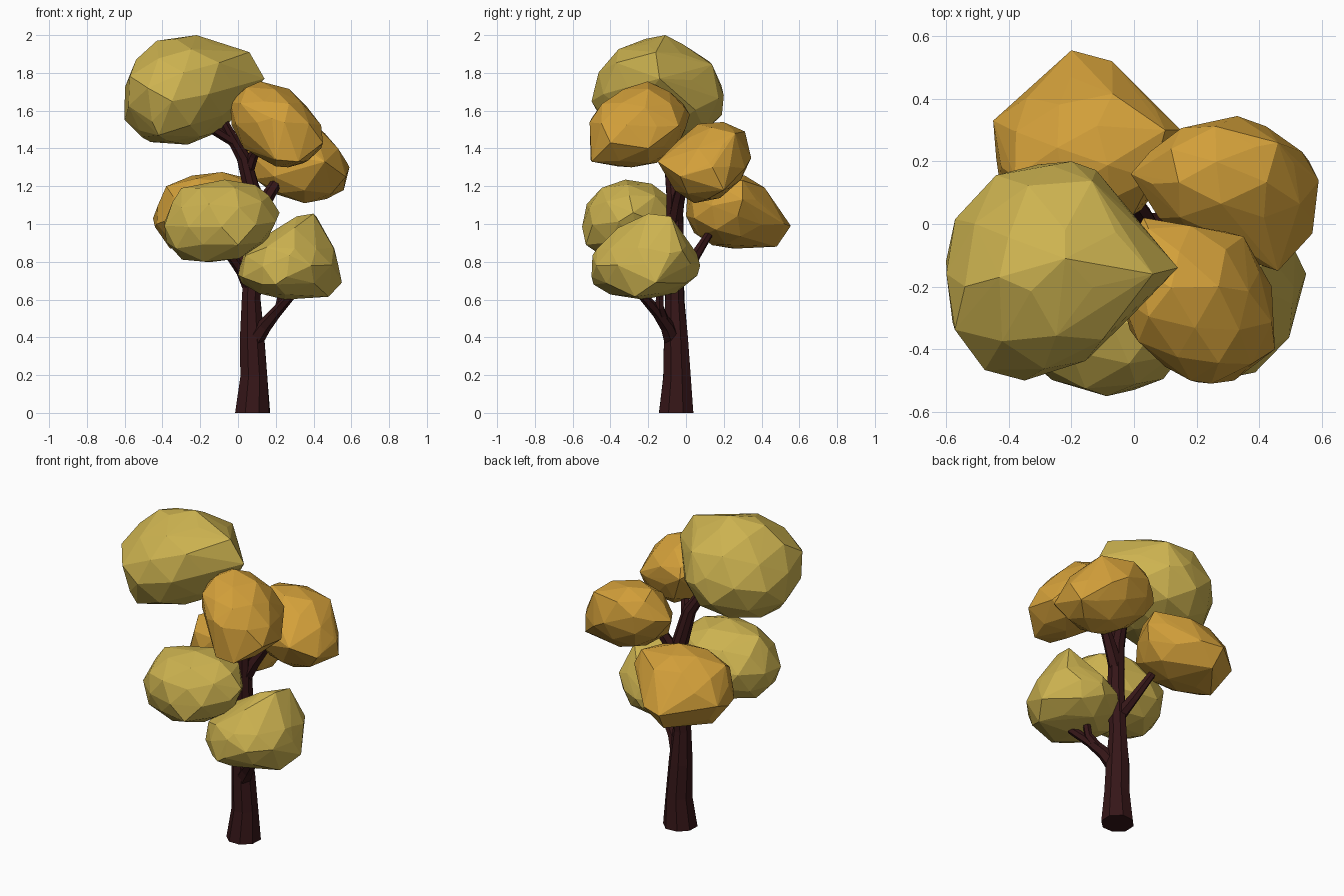
import bpy, bmesh, math, random
from mathutils import Vector, Matrix

if "Cube" in bpy.data.objects:
    bpy.data.objects.remove(bpy.data.objects["Cube"])

random.seed(4)


def material(name, rgb):
    m = bpy.data.materials.new(name)
    m.diffuse_color = (*rgb, 1)
    m.use_nodes = True
    m.node_tree.nodes["Principled BSDF"].inputs["Base Color"].default_value = m.diffuse_color
    return m


YELLOW = material("yellow_leaves", (0.61, 0.45, 0.08))
ORANGE = material("orange_leaves", (0.65, 0.35, 0.042))
BARK = material("bark", (0.036, 0.008, 0.009))


def finish(name, bm, mat):
    bmesh.ops.recalc_face_normals(bm, faces=bm.faces)
    me = bpy.data.meshes.new(name)
    bm.to_mesh(me)
    bm.free()
    me.materials.append(mat)
    bpy.context.collection.objects.link(bpy.data.objects.new(name, me))


def clump(name, mat, lo, hi, tilt, extra):
    """Faceted tilted ellipsoid filling the box lo..hi, pulled out to a few extra corners."""
    lo, hi = Vector(lo), Vector(hi)
    mid, rad = (lo + hi) / 2, (hi - lo) / 2
    xy, xz, yz = tilt
    b = math.sqrt(1 - xy * xy)
    c = (yz - xy * xz) / b
    shear = Matrix(((1, 0, 0), (xy, b, 0), (xz, c, math.sqrt(1 - xz * xz - c * c))))
    spin = Matrix.Rotation(random.uniform(0, 6), 3, Vector((1, random.random(), 0.5)))
    ball = bmesh.new()
    bmesh.ops.create_icosphere(ball, subdivisions=2, radius=1)
    pts = []
    for v in ball.verts:
        p = shear @ (spin @ v.co) * random.uniform(0.95, 1.04)
        pts.append(Vector([m + r * q for m, r, q in zip(mid, rad, p)]))
    ball.free()
    # fit the ball to its box, then wrap it with the corners
    for i in range(3):
        a, z = min(p[i] for p in pts), max(p[i] for p in pts)
        for p in pts:
            p[i] = lo[i] + (p[i] - a) / (z - a) * (hi[i] - lo[i])
    bm = bmesh.new()
    for p in pts + [Vector(e) for e in extra]:
        bm.verts.new(p)
    bmesh.ops.convex_hull(bm, input=bm.verts[:])
    loose = [v for v in bm.verts if not v.link_faces]
    bmesh.ops.delete(bm, geom=loose, context='VERTS')
    finish(name, bm, mat)


def limb(name, path, sides=8, flat_base=False):
    """Tapered faceted tube through (x, y, z, radius) points."""
    bm = bmesh.new()
    c = [Vector(p[:3]) for p in path]
    rings = []
    for i, p in enumerate(path):
        t = (c[min(i + 1, len(c) - 1)] - c[max(i - 1, 0)]).normalized()
        if flat_base and i == 0:
            t = Vector((0, 0, 1))
        u = (Vector((0, 1, 0)) - t * t.y).normalized()
        w = t.cross(u)
        ring = []
        for k in range(sides):
            a = 2 * math.pi * (k + 0.5) / sides
            r = p[3] * random.uniform(0.98, 1.08)
            ring.append(bm.verts.new(c[i] + r * (math.cos(a) * u + math.sin(a) * w)))
        rings.append(ring)
    for r0, r1 in zip(rings, rings[1:]):
        for k in range(sides):
            j = (k + 1) % sides
            bm.faces.new((r0[k], r0[j], r1[j], r1[k]))
    bm.faces.new(rings[0])
    bm.faces.new(rings[-1])
    finish(name, bm, BARK)


# Trunk, bending left near the top
limb("trunk", [(.075, -.055, 0, .096), (.085, -.05, .19, .076), (.075, -.055, .4, .066),
               (.07, -.06, .6, .052), (.085, -.06, .9, .048), (.08, -.06, 1.15, .046),
               (.03, -.08, 1.35, .038), (-.04, -.11, 1.47, .03), (-.10, -.13, 1.58, .024)],
     flat_base=True)

# Branches
branches = {
    "crown_fork": [(-.03, -.11, 1.44, .026), (-.11, -.13, 1.49, .026), (-.19, -.15, 1.54, .022)],
    "low_right_branch": [(.07, -.06, .36, .05), (.14, -.1, .46, .038), (.2, -.15, .53, .03), (.29, -.24, .63, .022)],
    "low_right_fork": [(.17, -.12, .5, .028), (.22, -.14, .56, .024), (.24, -.14, .65, .022)],
    "low_left_branch": [(.07, -.06, .65, .038), (.02, -.1, .75, .03), (-.06, -.17, .86, .024)],
    "back_branch": [(.07, -.06, .7, .038), (.03, .03, .8, .029), (-.04, .13, .96, .02)],
    "right_branch": [(.08, -.06, 1.0, .042), (.14, -.04, 1.12, .036), (.19, -.02, 1.2, .03), (.23, .02, 1.27, .022)],
    "upper_right_branch": [(.05, -.07, 1.27, .03), (.08, -.11, 1.36, .026), (.14, -.19, 1.46, .02)],
}
for name, path in branches.items():
    limb(name, path, 6)

# Leaf clumps
clump("crown_leaves", YELLOW, (-.6, -.48, 1.42), (.02, .19, 1.98), (.1, .12, -.05),
      [(-.51, -.2, 1.46), (.06, -.16, 1.91), (-.43, -.17, 1.97), (.14, -.14, 1.77),
       (-.35, -.5, 1.65), (-.2, .2, 1.68), (-.22, -.11, 2.0), (-.42, -.4, 1.47), (-.54, -.2, 1.87)])
clump("upper_right_leaves", ORANGE, (-.04, -.51, 1.3), (.44, 0, 1.755), (-.2, -.3, .1),
      [(.32, -.5, 1.33), (.35, -.04, 1.52), (.03, .02, 1.58), (.27, -.2, 1.715), (.18, -.5, 1.56),
       (.45, -.4, 1.43), (.03, -.25, 1.4), (.08, -.3, 1.71), (.2, -.36, 1.305), (.2, -.505, 1.34),
       (.44, -.2, 1.4)])
clump("right_leaves", ORANGE, (.02, -.1, 1.11), (.58, .33, 1.54), (-.1, -.2, .2),
      [(.46, -.15, 1.33), (-.01, .16, 1.38), (.56, .2, 1.18), (.46, .26, 1.48), (.59, .14, 1.3),
       (.57, -.03, 1.25), (.33, .345, 1.35)])
clump("back_leaves", ORANGE, (-.44, .0, .87), (.12, .47, 1.275), (0, .12, -.05),
      [(-.43, .14, 1.0), (-.2, .555, .99), (-.36, .25, .87), (.1, .3, 1.23), (-.38, .15, 1.2),
       (-.18, .48, .88), (-.07, .52, 1.0), (.15, .3, 1.13), (-.45, .33, 1.03)])
clump("low_left_leaves", YELLOW, (-.39, -.55, .8), (.2, -.03, 1.235), (0, .15, 0),
      [(-.3, -.3, 1.19), (.165, -.3, 1.15), (-.335, -.3, .89), (0, -.53, .89), (.22, -.28, 1.06)])
clump("low_right_leaves", YELLOW, (.01, -.5, .6), (.53, .06, .97), (.05, .1, .05),
      [(.415, -.08, 1.04), (.4, -.2, 1.055), (.55, -.16, .69), (.48, -.27, .615), (0, -.25, .73),
       (.2, -.49, .68), (.3, .075, .78), (.31, -.22, 1.04), (.51, -.2, .87), (.48, -.02, .86),
       (.3, -.36, .98), (.3, -.47, .87)])
